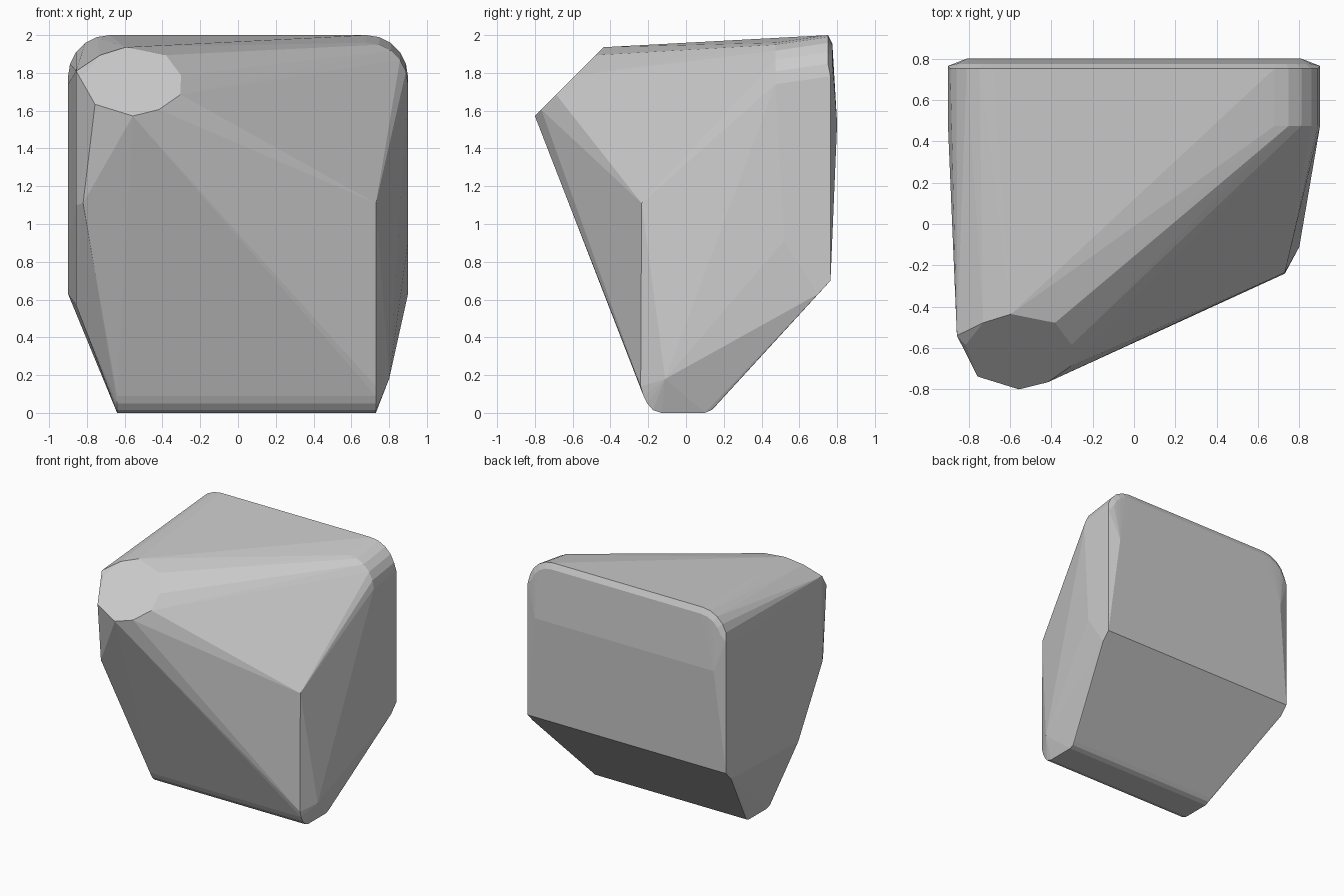
import bpy, bmesh, math

if "Cube" in bpy.data.objects:
    bpy.data.objects.remove(bpy.data.objects["Cube"])

pts = []


def both(x, *yz):
    """Mirrored pair of points on the left and right."""
    for y, z in yz:
        pts.extend([(x, y, z), (-x, y, z)])


def top_arc(y, drop, radius, steps=5):
    """Rounded upper corners, left and right."""
    for i in range(steps + 1):
        a = math.pi / 2 * i / steps
        both(0.68 + radius * math.cos(a), (y, 1.78 - drop + radius * math.sin(a)))


# slanted facet at the upper front left, lying in one 45 degree plane
for x, z in [(-0.595, 1.936), (-0.73, 1.894), (-0.815, 1.787), (-0.757, 1.634),
             (-0.557, 1.572), (-0.418, 1.606), (-0.305, 1.685), (-0.302, 1.787),
             (-0.382, 1.894)]:
    pts.append((x, z - 2.372, z))

# upper rounded corners and bulging back
top_arc(0.474, 0.04, 0.22)
top_arc(0.752, 0.0, 0.22)
top_arc(0.775, 0.01, 0.185)
both(0.9, (0.765, 1.78), (0.765, 0.70), (0.70, 0.63), (0.52, 0.91))
both(0.81, (0.80, 1.53))

# rounded bottom bar
for y, z in [(-0.225, 0.09), (-0.205, 0.05), (-0.175, 0.015), (-0.13, 0.0),
             (0.10, 0.0), (0.135, 0.015), (0.16, 0.04)]:
    pts.extend([(-0.64, y, z), (0.73, y, z)])

# right front edge
pts += [(0.73, -0.235, 1.11), (0.73, -0.24, 0.14), (0.80, -0.11, 0.18)]

# left front edge
pts += [(-0.82, -0.605, 1.11), (-0.857, -0.54, 1.81),
        (-0.857, -0.54, 1.10), (-0.857, -0.23, 0.57)]

# wrap everything in one faceted convex shell
bm = bmesh.new()
for p in pts:
    bm.verts.new(p)
bmesh.ops.remove_doubles(bm, verts=bm.verts, dist=0.002)
res = bmesh.ops.convex_hull(bm, input=bm.verts)
loose = [v for v in bm.verts if not v.link_faces]
bmesh.ops.delete(bm, geom=loose, context='VERTS')
bmesh.ops.dissolve_limit(bm, angle_limit=math.radians(0.5),
                         verts=bm.verts, edges=bm.edges)
bmesh.ops.recalc_face_normals(bm, faces=bm.faces)
mesh = bpy.data.meshes.new("faceted_shell")
bm.to_mesh(mesh)
bm.free()
bpy.context.collection.objects.link(bpy.data.objects.new("faceted_shell", mesh))
